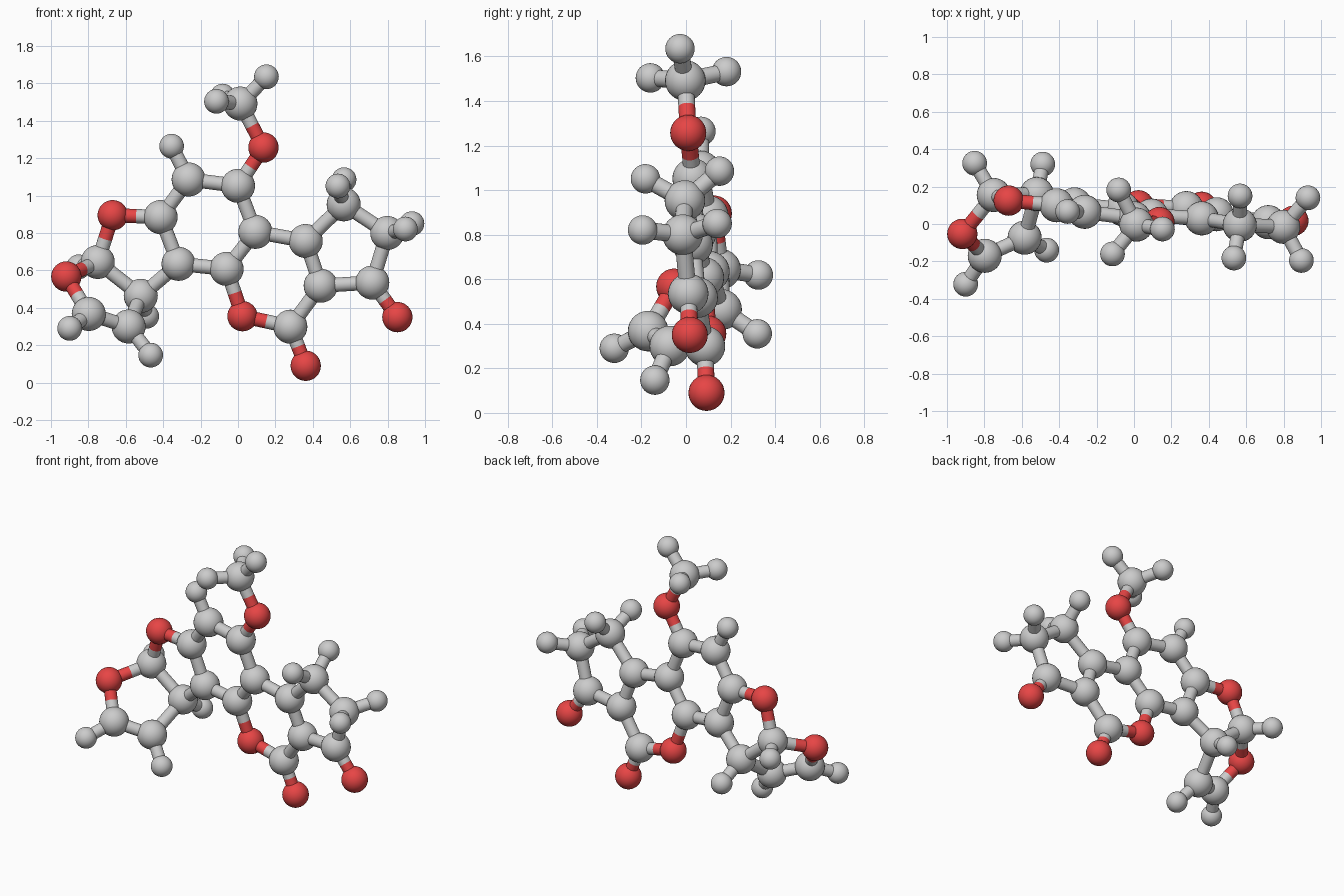
import bpy
from mathutils import Vector

if "Cube" in bpy.data.objects:
    bpy.data.objects.remove(bpy.data.objects["Cube"])

red = bpy.data.materials.new("oxygen_red")
red.diffuse_color = (0.8, 0.06, 0.06, 1)
red.use_nodes = True
red.node_tree.nodes["Principled BSDF"].inputs["Base Color"].default_value = red.diffuse_color
RADIUS = {"C": 0.091, "O": 0.081, "H": 0.066}
BOND_R = 0.038

# Atoms, first letter of the key is the element
ATOMS = {
    # methoxy group
    "O1": (.136, .01, 1.257), "C1": (.013, -.003, 1.492),
    "H1": (.152, -.027, 1.635), "H2": (-.115, -.16, 1.504), "H3": (-.082, .182, 1.532),
    # six-carbon ring
    "C2": (0, .03, 1.052), "C3": (-.264, .065, 1.086), "H4": (-.355, .067, 1.264),
    "C4": (-.414, .1, .885), "C5": (-.318, .105, .635),
    "C6": (-.061, .08, .608), "C7": (.093, .045, .806),
    # lactone ring
    "C8": (.362, .03, .757), "C9": (.442, .052, .518), "C10": (.28, .085, .299),
    "O2": (.024, .1, .355), "O3": (.362, .092, .09),
    # five-carbon ketone ring
    "C11": (.565, -.005, .953), "C12": (.798, -.015, .8), "C13": (.718, .01, .535),
    "O4": (.852, .017, .35),
    "H5": (.534, -.182, 1.051), "H6": (.567, .15, 1.085),
    "H7": (.895, -.195, .821), "H8": (.93, .14, .85),
    # fused oxygen rings
    "O5": (-.67, .125, .895), "C14": (-.75, .155, .645), "H9": (-.852, .325, .619),
    "C15": (-.52, .16, .464), "H10": (-.488, .32, .355),
    "O6": (-.918, -.053, .567), "C16": (-.798, -.17, .367), "H11": (-.9, -.322, .29),
    "C17": (-.585, -.073, .3), "H12": (-.467, -.14, .147),
}

BONDS = """C1-O1 C1-H1 C1-H2 C1-H3 O1-C2 C2-C3 C3-H4 C3-C4 C4-C5 C5-C6 C6-C7 C7-C2
C7-C8 C8-C9 C9-C10 C10-O2 O2-C6 C10-O3 C8-C11 C11-C12 C12-C13 C13-C9 C13-O4
C11-H5 C11-H6 C12-H7 C12-H8 C4-O5 O5-C14 C14-C15 C15-C5 C14-H9 C15-H10
C14-O6 O6-C16 C16-C17 C17-C15 C16-H11 C17-H12"""

NAMES = {"C": "carbon_atom", "O": "oxygen_atom", "H": "hydrogen_atom"}


def finish(name, element):
    ob = bpy.context.object
    ob.name = name
    if element == "O":
        ob.data.materials.append(red)
    bpy.ops.object.shade_smooth_by_angle()


def rod(a, b, element, name):
    d = b - a
    bpy.ops.mesh.primitive_cylinder_add(
        vertices=24, radius=BOND_R, depth=d.length, location=(a + b) / 2,
        rotation=d.to_track_quat("Z", "Y").to_euler())
    finish(name, element)


# Atom balls
for key, pos in ATOMS.items():
    e = key[0]
    bpy.ops.mesh.primitive_uv_sphere_add(
        segments=32, ring_count=16, radius=RADIUS[e], location=pos)
    finish(f"{NAMES[e]}_{key[1:]}", e)

# Bond sticks: one rod, or two coloured halves where oxygen meets carbon
for pair in BONDS.split():
    p, q = pair.split("-")
    a, b = Vector(ATOMS[p]), Vector(ATOMS[q])
    label = f"bond_{p}_{q}".lower()
    if "O" in (p[0], q[0]):
        mid = (a + b) / 2
        rod(a, mid, p[0], label + "_first_half")
        rod(mid, b, q[0], label + "_second_half")
    else:
        rod(a, b, "C", label)
